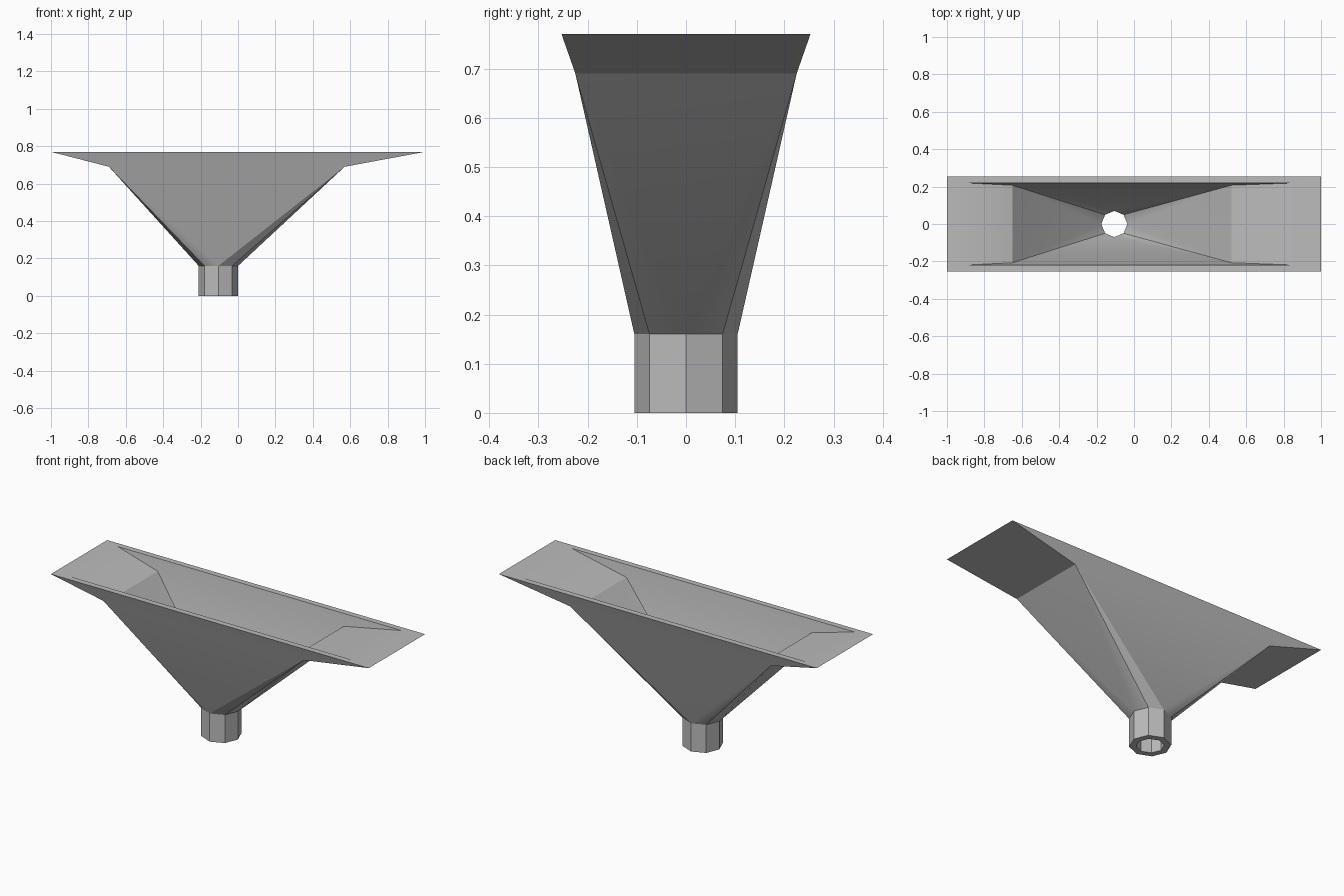
import bpy
import bmesh
from math import cos, sin, pi, radians

cube = bpy.data.objects.get("Cube")
if cube:
    bpy.data.objects.remove(cube, do_unlink=True)

SPOUT_X = -0.105

# Material
grey = bpy.data.materials.new("light_grey")
grey.use_nodes = True
colour = (0.5, 0.5, 0.5, 1)
grey.diffuse_color = colour
grey.node_tree.nodes["Principled BSDF"].inputs["Base Color"].default_value = colour

bm = bmesh.new()


def octagon(radius, z):
    return [bm.verts.new((SPOUT_X + radius * cos(i * pi / 4), radius * sin(i * pi / 4), z))
            for i in range(8)]


def rectangle(left, right, half_depth, z):
    corners = [(right, half_depth), (left, half_depth), (left, -half_depth), (right, -half_depth)]
    return [bm.verts.new((x, y, z)) for x, y in corners]


def bridge(a, b):
    n = len(a)
    for i in range(n):
        j = (i + 1) % n
        bm.faces.new((a[i], a[j], b[j], b[i]))


def octagon_to_rectangle(o, r):
    # Each corner fans to three spout points; each wall is one triangle
    for k in range(4):
        first, mid, last = o[2 * k], o[2 * k + 1], o[(2 * k + 2) % 8]
        bm.faces.new((first, mid, r[k]))
        bm.faces.new((mid, last, r[k]))
        bm.faces.new((first, r[k], r[k - 1]))


def shell(radius, spout_top, shoulder, rim):
    # Spout, tapering hopper and flared lip
    bottom, top = octagon(radius, 0), octagon(radius, spout_top)
    shoulder, rim = rectangle(*shoulder), rectangle(*rim)
    bridge(bottom, top)
    octagon_to_rectangle(top, shoulder)
    bridge(shoulder, rim)
    return bottom, rim


outer_bottom, outer_rim = shell(0.105, 0.16, (-0.69, 0.57, 0.225, 0.69), (-1, 1, 0.253, 0.77))
inner_bottom, inner_rim = shell(0.07, 0.17, (-0.65, 0.52, 0.207, 0.704), (-0.91, 0.875, 0.22, 0.77))

# Flat rim and spout end close the wall thickness
bridge(outer_rim, inner_rim)
bridge(outer_bottom, inner_bottom)
bmesh.ops.recalc_face_normals(bm, faces=bm.faces)

mesh = bpy.data.meshes.new("funnel")
bm.to_mesh(mesh)
bm.free()
mesh.materials.append(grey)
funnel = bpy.data.objects.new("funnel", mesh)
bpy.context.collection.objects.link(funnel)

bpy.ops.object.select_all(action="DESELECT")
funnel.select_set(True)
bpy.context.view_layer.objects.active = funnel
bpy.ops.object.shade_smooth_by_angle(angle=radians(30))
